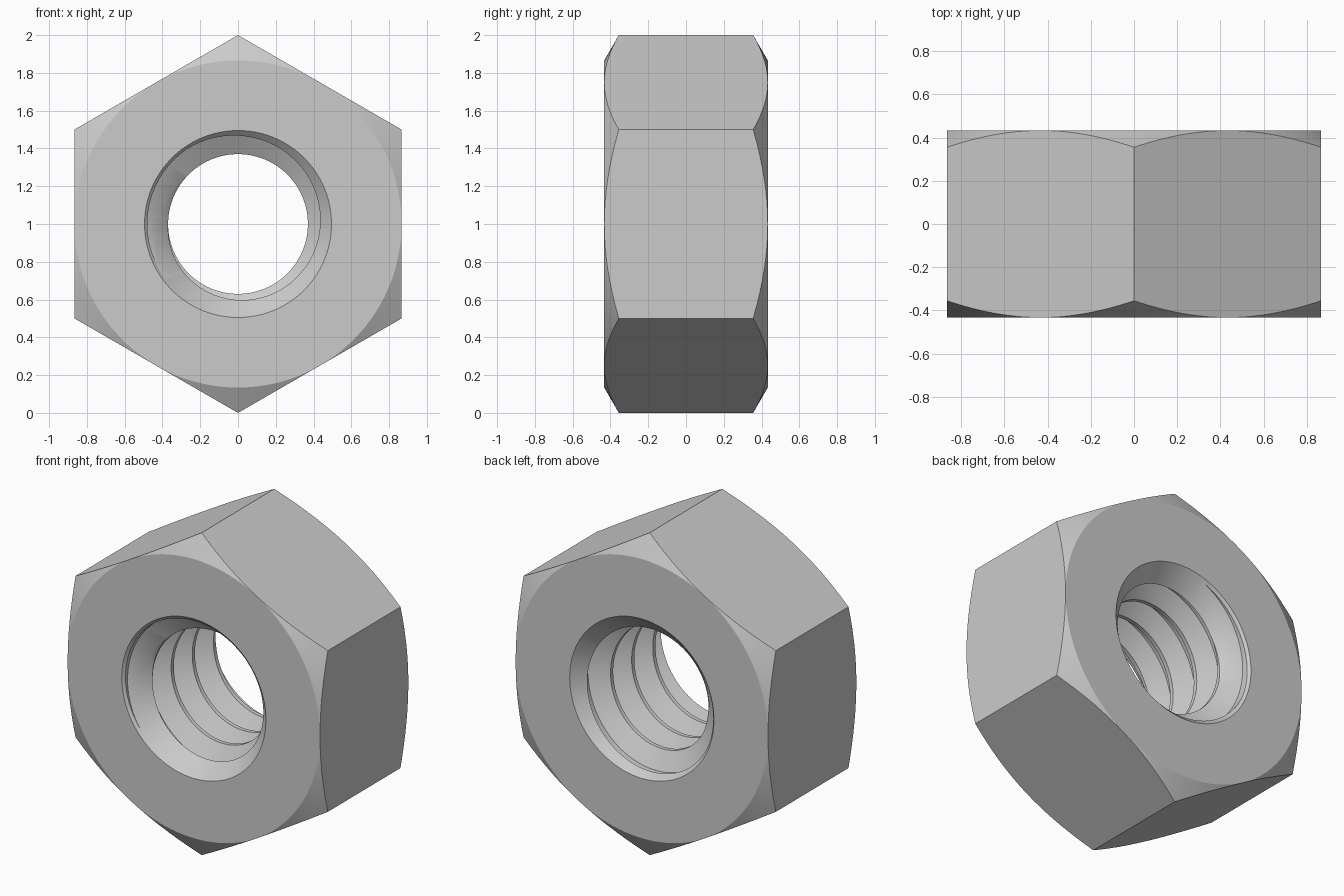
import bpy, bmesh
from math import pi, sin, cos

old = bpy.data.objects.get("Cube")
if old:
    bpy.data.objects.remove(old, do_unlink=True)

STEPS = 96            # columns around the axis
APOTHEM = 0.866       # half the width across flats
HALF = 0.433          # half the thickness
MOUTH = 0.495         # countersink radius at the faces
PILOT = 0.35          # rough bore, opened up by the thread cutter
CREST, ROOT = 0.37, 0.48
PITCH = 0.207
TURNS = 8


def polar(r, angle, y):
    return (r * cos(angle), y, 1 + r * sin(angle))


def make_object(name, bm):
    bmesh.ops.remove_doubles(bm, verts=bm.verts, dist=1e-5)
    bmesh.ops.recalc_face_normals(bm, faces=bm.faces)
    mesh = bpy.data.meshes.new(name)
    bm.to_mesh(mesh)
    bm.free()
    obj = bpy.data.objects.new(name, mesh)
    bpy.context.collection.objects.link(obj)
    return obj


def hex_nut():
    """Hexagonal ring with conical corner chamfers and countersunk bore."""
    bm = bmesh.new()
    columns = []
    for i in range(STEPS):
        angle = 2 * pi * i / STEPS
        off_flat = (angle + pi / 6) % (pi / 3) - pi / 6
        r = APOTHEM / cos(off_flat)
        edge = HALF - (r - APOTHEM) * 0.577
        neck = HALF - (MOUTH - PILOT)
        half = [(PILOT, neck), (MOUTH, HALF), (APOTHEM, HALF), (r, edge)]
        loop = half + [(rad, -y) for rad, y in reversed(half)]
        columns.append([bm.verts.new(polar(rad, angle, y)) for rad, y in loop])
    for i, a in enumerate(columns):
        b = columns[(i + 1) % STEPS]
        for k in range(len(a)):
            n = (k + 1) % len(a)
            bm.faces.new((a[k], a[n], b[n], b[k]))
    return make_object("hex_nut", bm)


def thread_cutter():
    """Solid screw: one thread profile swept along a right-handed helix."""
    bm = bmesh.new()
    flank = (ROOT - CREST) * 0.577
    crest = PITCH / 8
    profile = [(CREST, 0), (CREST, crest), (ROOT, crest + flank), (ROOT, PITCH - flank)]
    size = len(profile)
    start = -0.2165 - crest / 2 - 3 * PITCH
    total = STEPS * TURNS
    grid = []
    for a in range(total + 1):
        y0 = start + PITCH * a / STEPS
        angle = -2 * pi * (a % STEPS) / STEPS
        grid.append([bm.verts.new(polar(r, angle, y0 + dy)) for r, dy in profile])
    # last turn closes on an extra run of crest points
    for a in range(total + 1, total + STEPS + 1):
        angle = -2 * pi * (a % STEPS) / STEPS
        grid.append([bm.verts.new(polar(CREST, angle, start + PITCH * a / STEPS))])

    def point(a, k):
        return grid[a][k] if k < size else grid[a + STEPS][0]

    for a in range(total):
        for k in range(size):
            bm.faces.new((point(a, k), point(a + 1, k), point(a + 1, k + 1), point(a, k + 1)))
    # end caps: fans from the axis to the spiral edge and the profile step
    for first, hub_y in ((0, start), (total, start + PITCH * (TURNS + 1))):
        hub = bm.verts.new((0, hub_y, 1))
        rim = [grid[first + j][0] for j in range(STEPS + 1)]
        rim += [grid[first][k] for k in range(size - 1, 0, -1)]
        for j, v in enumerate(rim):
            bm.faces.new((hub, v, rim[(j + 1) % len(rim)]))
    obj = make_object("thread_cutter", bm)
    obj.hide_render = True
    return obj


nut = hex_nut()
cutter = thread_cutter()

# Steel colour
steel = bpy.data.materials.new("grey_steel")
steel.use_nodes = True
grey = (0.6, 0.6, 0.6, 1)
steel.diffuse_color = grey
steel.node_tree.nodes["Principled BSDF"].inputs["Base Color"].default_value = grey
for obj in (nut, cutter):
    obj.data.materials.append(steel)

# Cut the threaded bore
bpy.ops.object.select_all(action="DESELECT")
nut.select_set(True)
bpy.context.view_layer.objects.active = nut
mod = nut.modifiers.new("thread", "BOOLEAN")
mod.operation = "DIFFERENCE"
mod.solver = "EXACT"
mod.object = cutter
bpy.ops.object.modifier_apply(modifier=mod.name)
bpy.data.objects.remove(cutter, do_unlink=True)

# Smooth cones and thread, crisp edges
bpy.ops.object.shade_smooth_by_angle(angle=0.35)
